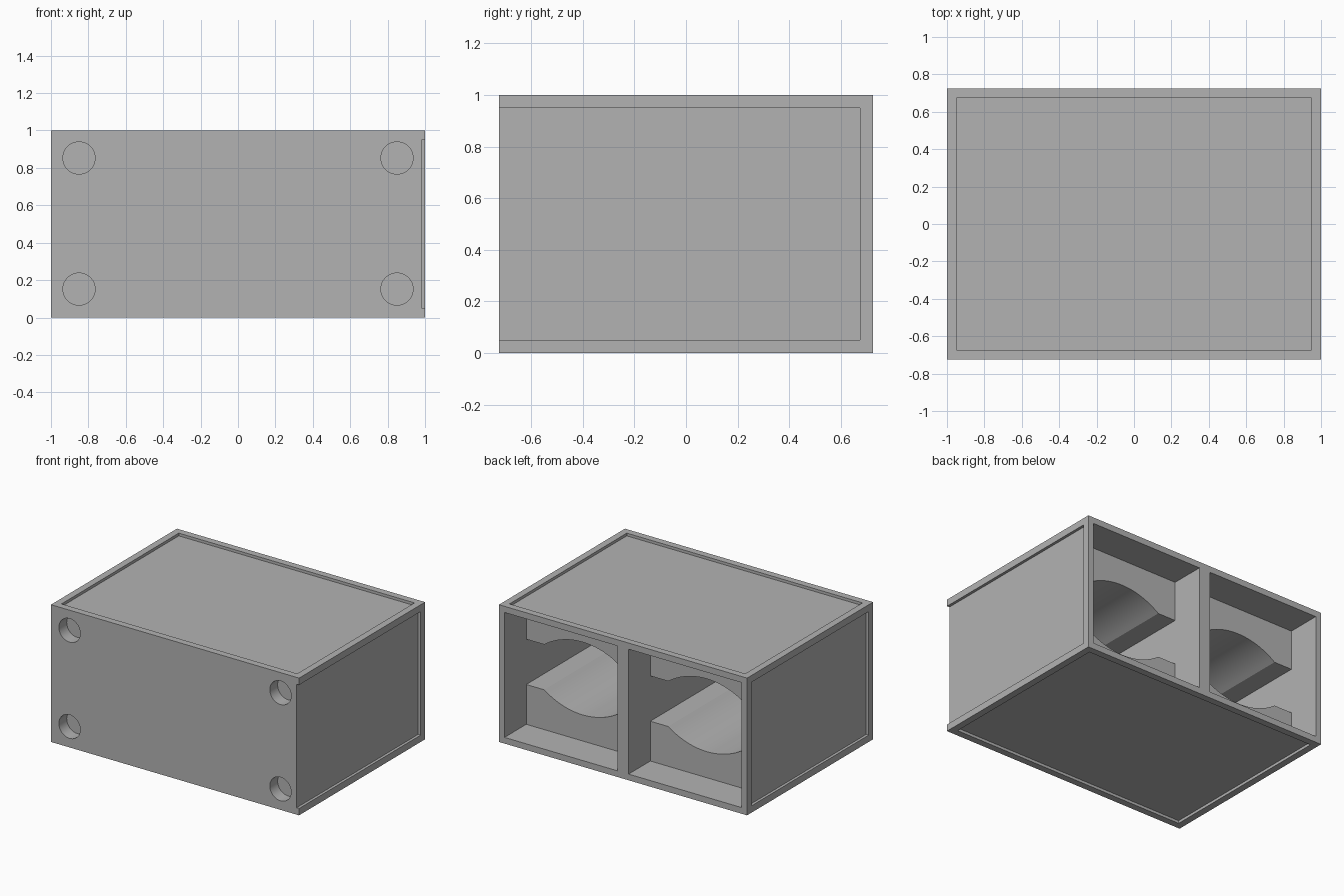
import bpy, bmesh, math
from mathutils import Matrix, Vector

old = bpy.data.objects.get("Cube")
if old:
    bpy.data.objects.remove(old, do_unlink=True)

grey = bpy.data.materials.new("plain_grey")
grey.use_nodes = True
color = (0.45, 0.45, 0.45, 1)
grey.diffuse_color = color
grey.node_tree.nodes["Principled BSDF"].inputs["Base Color"].default_value = color

W, D, H = 1.0, 0.725, 1.0      # half width, half depth, height
WALL, RIM, RECESS = 0.045, 0.05, 0.02
LEDGE = 0.475                  # depth position of the inner block's back face
OUT = 0.1                      # cutter overshoot


def finish(bm, name):
    bmesh.ops.recalc_face_normals(bm, faces=bm.faces)
    mesh = bpy.data.meshes.new(name)
    bm.to_mesh(mesh)
    bm.free()
    mesh.materials.append(grey)
    obj = bpy.data.objects.new(name, mesh)
    bpy.context.collection.objects.link(obj)
    return obj


def box(name, lo, hi):
    lo, hi = Vector(lo), Vector(hi)
    bm = bmesh.new()
    bmesh.ops.create_cube(bm, size=1, matrix=Matrix.Translation((lo + hi) / 2)
                          @ Matrix.Diagonal((*(hi - lo), 1)))
    return finish(bm, name)


def prism(name, outline, y0, y1):
    """Extrude an x-z outline along y."""
    bm = bmesh.new()
    face = bm.faces.new([bm.verts.new((x, y0, z)) for x, z in outline])
    ext = bmesh.ops.extrude_face_region(bm, geom=[face])
    moved = [v for v in ext["geom"] if isinstance(v, bmesh.types.BMVert)]
    bmesh.ops.translate(bm, verts=moved, vec=(0, y1 - y0, 0))
    return finish(bm, name)


def circle(cx, cz, r, n=48):
    return [(cx + r * math.cos(math.tau * i / n), cz + r * math.sin(math.tau * i / n))
            for i in range(n)]


def cradle(cx, half, flat=0.165, chord=0.31, sag=0.1, n=24):
    """Flat slot whose floor and ceiling bow outward in the middle."""
    r = (chord ** 2 + sag ** 2) / (2 * sag)
    top = [(half, flat)]
    for i in range(n + 1):
        x = chord * (1 - 2 * i / n)
        top.append((x, flat + sag - r + math.sqrt(r * r - x * x)))
    top.append((-half, flat))
    pts = top + [(-x, -z) for x, z in top]
    return [(cx + x, H / 2 + z) for x, z in pts]


cabinet = box("cabinet", (-W, -D, 0), (W, D, H))
cutters = []

# Shallow panel recesses: top, bottom, closed side, side open to the front
x, y = W - RIM, D - RIM
cutters.append(box("top_recess", (-x, -y, H - RECESS), (x, y, H + OUT)))
cutters.append(box("bottom_recess", (-x, -y, -OUT), (x, y, RECESS)))
cutters.append(box("right_recess", (-W - OUT, -y, RIM), (-W + RECESS, y, H - RIM)))
cutters.append(box("left_recess", (W - RECESS, -D - OUT, RIM), (W + OUT, y, H - RIM)))

# Two compartments open at the back, each with a cradle channel running forward
for s in (-1, 1):
    cx, half = s * W / 2, W / 2 - WALL
    cutters.append(box("compartment", (cx - half, LEDGE, WALL),
                       (cx + half, D + OUT, H - WALL)))
    cutters.append(prism("channel", cradle(cx, half), -D + RIM, LEDGE + OUT))
    # Round sockets in the front corners
    for cz in (0.152, 0.853):
        cutters.append(prism("socket", circle(s * 0.85, cz, 0.086), -D - OUT, -D + 0.09))

for cutter in cutters:
    cutter.hide_render = True
    mod = cabinet.modifiers.new(cutter.name, "BOOLEAN")
    mod.operation, mod.solver, mod.object = "DIFFERENCE", "EXACT", cutter

# Bake the cuts and drop the cutters
graph = bpy.context.evaluated_depsgraph_get()
baked = bpy.data.meshes.new_from_object(cabinet.evaluated_get(graph))
cabinet.modifiers.clear()
cabinet.data = baked
cabinet.data.materials.clear()
cabinet.data.materials.append(grey)
for poly in cabinet.data.polygons:
    poly.material_index = 0
for cutter in cutters:
    bpy.data.objects.remove(cutter, do_unlink=True)

# Smooth the curved channels and sockets, keep the box edges sharp
bpy.ops.object.select_all(action="DESELECT")
cabinet.select_set(True)
bpy.context.view_layer.objects.active = cabinet
bpy.ops.object.shade_smooth_by_angle(angle=math.radians(25))
